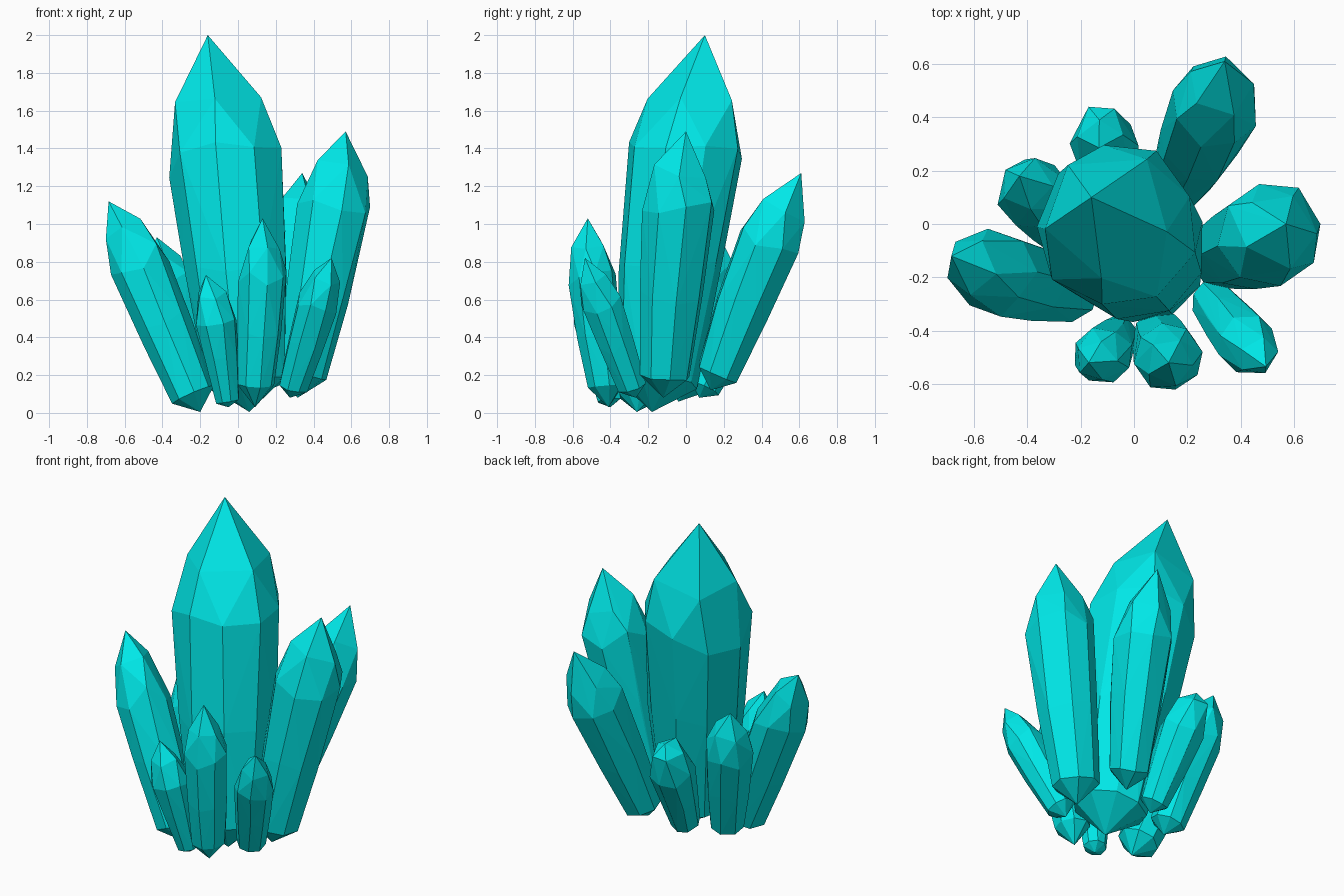
import bpy, bmesh, math, random
from mathutils import Vector

if "Cube" in bpy.data.objects:
    bpy.data.objects.remove(bpy.data.objects["Cube"])

random.seed(7)
mat = bpy.data.materials.new("teal_crystal")
mat.diffuse_color = (0.0, 0.8, 0.8, 1)
mat.use_nodes = True
mat.node_tree.nodes["Principled BSDF"].inputs["Base Color"].default_value = mat.diffuse_color


def crystal(name, base, tip, r_base, r_mid, sides=8, t_base=0.08, t_mid=0.68,
            t_top=0.84, k_top=0.74, twist=0.0, bulge=1.03, bend=(0, 0, 0)):
    """Faceted hull: base point, base ring, flank and shoulder rings, sparse upper ring, tip."""
    base, tip, bend = Vector(base), Vector(tip), Vector(bend)
    axis = tip - base
    u = axis.cross(Vector((0, 1, 0))).normalized()
    v = axis.cross(u).normalized()
    bm = bmesh.new()
    bm.verts.new(base)
    bm.verts.new(tip)

    def ring(t, r, n, jt, jr, a0, k_bend):
        for i in range(n):
            a = a0 + 2 * math.pi * (i + random.uniform(-0.06, 0.06)) / n
            rr = r * (1 + random.uniform(-jr, jr))
            tt = t + random.uniform(-jt, jt)
            offset = (u * math.cos(a) + v * math.sin(a)) * rr
            bm.verts.new(base + axis * tt + bend * k_bend + offset)

    ring(t_base, r_base, sides, 0.006, 0.03, twist, 0)
    r_flank = (r_base + (r_mid - r_base) * 0.5) * bulge
    ring((t_base + t_mid) / 2, r_flank, sides, 0.04, 0.02, twist, 0.7)
    ring(t_mid, r_mid, sides, 0.045, 0.03, twist, 1)
    ring(t_top, r_mid * k_top, sides // 2 + 1, 0.02, 0.05, twist + 0.3, 0.8)
    out = bmesh.ops.convex_hull(bm, input=bm.verts[:])
    loose = [x for x in out["geom_interior"] if isinstance(x, bmesh.types.BMVert)]
    bmesh.ops.delete(bm, geom=loose, context='VERTS')
    bmesh.ops.recalc_face_normals(bm, faces=bm.faces[:])
    me = bpy.data.meshes.new(name)
    bm.to_mesh(me)
    bm.free()
    me.materials.append(mat)
    ob = bpy.data.objects.new(name, me)
    bpy.context.collection.objects.link(ob)


# Large central crystal
crystal("main_crystal", (0.06, -0.18, 0.005), (-0.16, 0.10, 2.0), 0.215, 0.308,
        sides=9, t_mid=0.68, t_top=0.82, k_top=0.80, bulge=1.06, bend=(0.022, -0.018, 0))
# Tall side crystals
crystal("right_crystal", (0.315, -0.12, 0.08), (0.57, 0.0, 1.49), 0.135, 0.198,
        t_mid=0.74, t_top=0.86, twist=0.2, bend=(0.01, -0.008, 0))
crystal("back_right_crystal", (0.165, 0.13, 0.12), (0.34, 0.61, 1.27), 0.115, 0.172,
        t_mid=0.69, t_top=0.83, k_top=0.75, twist=0.4, bulge=1.06, bend=(0.018, -0.015, 0.01))
crystal("left_crystal", (-0.20, -0.26, 0.005), (-0.685, -0.12, 1.12), 0.12, 0.16,
        t_mid=0.70, t_top=0.87, k_top=0.68, twist=0.1, bend=(0.012, -0.022, 0))
crystal("back_left_crystal", (-0.25, -0.04, 0.06), (-0.43, 0.18, 0.93), 0.10, 0.138,
        t_mid=0.70, t_top=0.86, twist=0.3)
# Short crystals around the foot
crystal("back_small_crystal", (-0.06, 0.07, 0.08), (-0.13, 0.39, 0.74), 0.085, 0.13,
        t_mid=0.70, t_top=0.92, k_top=0.7)
crystal("front_crystal", (0.09, -0.41, 0.03), (0.13, -0.52, 1.03), 0.10, 0.13,
        t_base=0.12, t_mid=0.70, t_top=0.86, k_top=0.7, twist=0.2, bend=(0.012, -0.014, 0))
crystal("front_right_crystal", (0.275, -0.265, 0.08), (0.495, -0.535, 0.82), 0.083, 0.113,
        t_mid=0.68, t_top=0.86, k_top=0.7, twist=0.5)
crystal("front_left_crystal", (-0.05, -0.40, 0.03), (-0.17, -0.52, 0.73), 0.065, 0.112,
        t_base=0.05, t_mid=0.66, t_top=0.85, k_top=0.7, twist=0.3, bend=(0.012, -0.014, 0))
